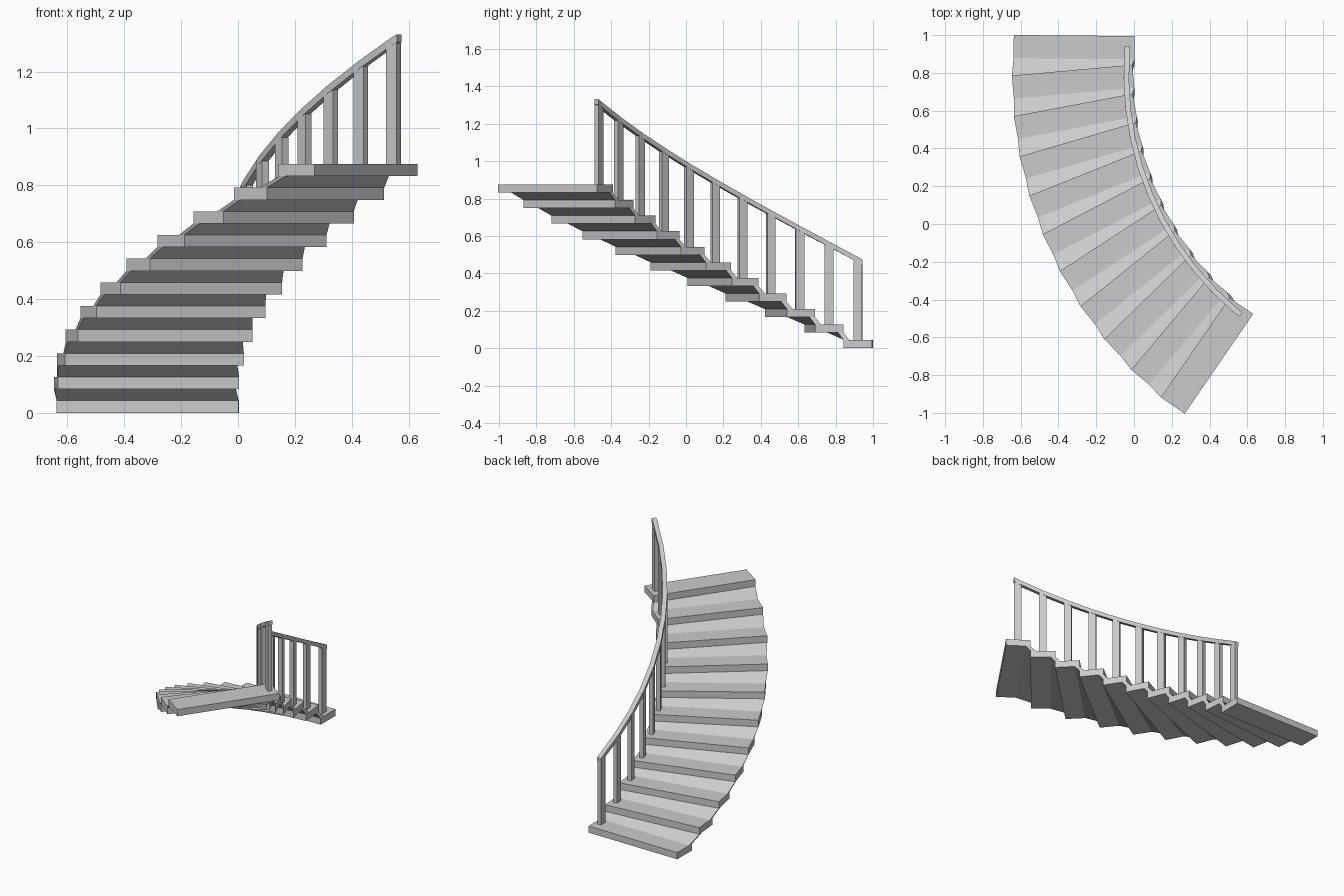
import bpy
from math import sin, cos, radians
from mathutils import Vector

if "Cube" in bpy.data.objects:
    bpy.data.objects.remove(bpy.data.objects["Cube"])

N = 11                      # number of treads
RISE, THICK = 0.0832, 0.043
LENGTH, DEPTH = 0.64, 0.152
CENTRE, RADIUS = Vector((1.583, 0.7855, 0)), 1.905


def step_frame(i):
    """Tread centre, inward direction and travel direction of step i."""
    p, t = radians(-4.1 + 5.52 * i), radians(-0.5 + 5.6 * i)
    c = CENTRE - RADIUS * Vector((cos(p), sin(p), 0))
    return c, Vector((cos(t), sin(t), 0)), Vector((sin(t), -cos(t), 0))


def at(i, u, v, z):
    c, ud, vd = step_frame(i)
    return c + ud * u + vd * v + Vector((0, 0, z))


def loft(name, rings):
    """Solid through a list of four-point rings, capped at both ends."""
    verts = [p for r in rings for p in r]
    faces = [(0, 1, 2, 3), tuple(len(verts) - k for k in (1, 2, 3, 4))]
    for r in range(len(rings) - 1):
        for k in range(4):
            a, b = r * 4 + k, r * 4 + (k + 1) % 4
            faces.append((b, a, a + 4, b + 4))
    me = bpy.data.meshes.new(name)
    me.from_pydata(verts, [], faces)
    # keep the winding outward whatever the ring order
    import bmesh
    bm = bmesh.new()
    bm.from_mesh(me)
    bmesh.ops.recalc_face_normals(bm, faces=bm.faces)
    bm.to_mesh(me)
    bm.free()
    ob = bpy.data.objects.new(name, me)
    bpy.context.collection.objects.link(ob)
    return ob


def rect(i, u0, u1, v0, v1, z):
    return [at(i, u0, v0, z), at(i, u1, v0, z), at(i, u1, v1, z), at(i, u0, v1, z)]


H, D = LENGTH / 2, DEPTH / 2
RAIL_U, RAIL_TOP, RAIL_H, RAIL_W = 0.282, 0.487, 0.028, 0.028

for i in range(N):
    z = i * RISE
    # treads
    loft(f"tread_{i}", [rect(i, -H, H, -D, D, z), rect(i, -H, H, -D, D, z + THICK)])
    # sloping risers from the back of one tread to the front of the next
    if i < N - 1:
        loft(f"riser_{i}", [rect(i, -H, H, D - 0.03, D, z + THICK),
                            rect(i + 1, -H, H, -D, -D + 0.03, z + RISE)])
    # balusters
    b = (RAIL_U - 0.013, RAIL_U + 0.013, -0.023, 0.023)
    loft(f"baluster_{i}", [rect(i, *b, z + THICK), rect(i, *b, z + RAIL_TOP - 0.018)])


# handrail following the baluster tops
def rail_ring(i, v, z):
    a, b = RAIL_U - RAIL_W / 2, RAIL_U + RAIL_W / 2
    return [at(i, a, v, z - RAIL_H), at(i, b, v, z - RAIL_H), at(i, b, v, z), at(i, a, v, z)]


rings = [rail_ring(0, -0.024, RAIL_TOP - 0.012)]
rings += [rail_ring(i, 0, RAIL_TOP + i * RISE) for i in range(N)]
rings.append(rail_ring(N - 1, 0.024, RAIL_TOP + (N - 1) * RISE + 0.012))
loft("handrail", rings)
